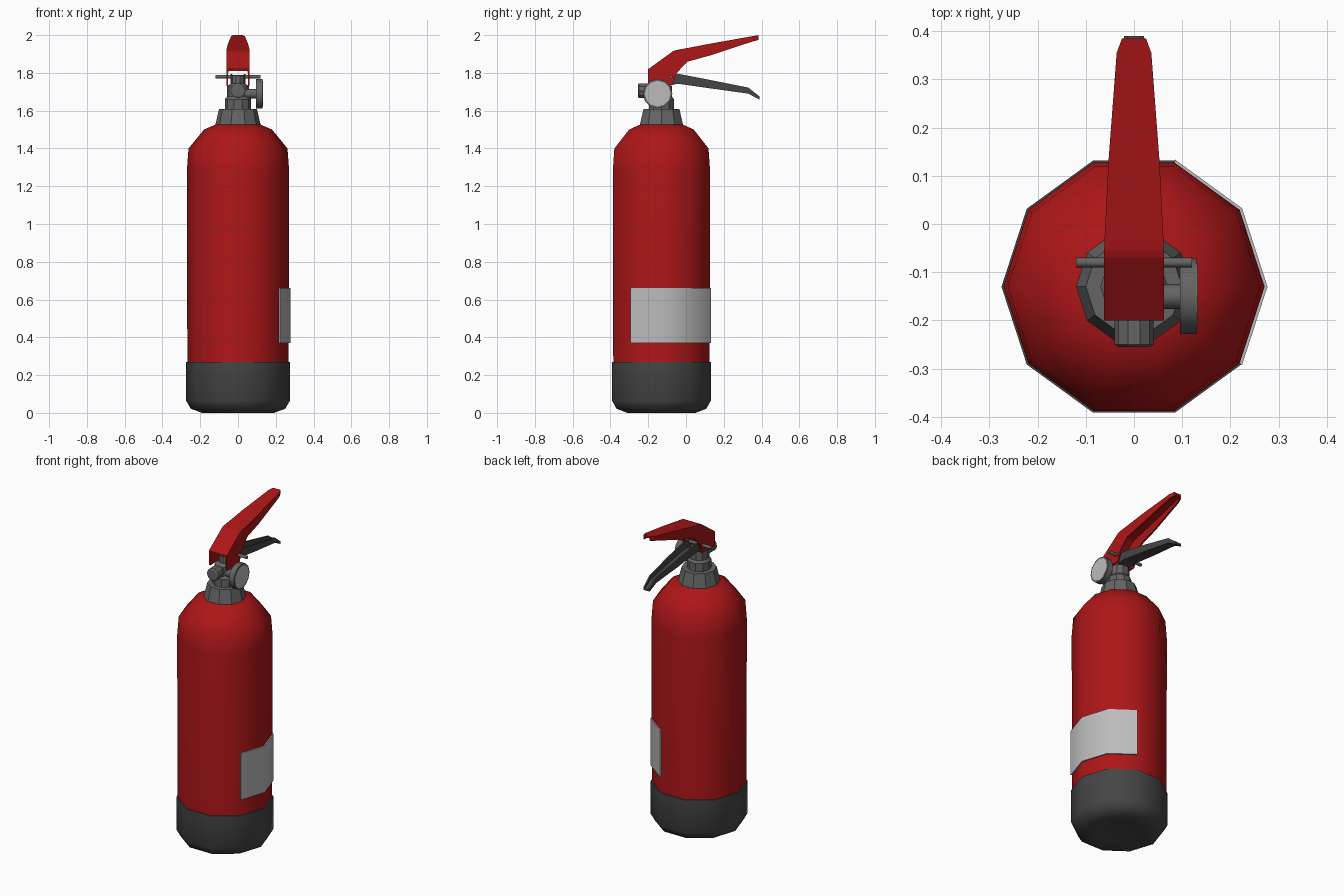
import bpy, bmesh, math
from mathutils import Matrix, Vector

if "Cube" in bpy.data.objects:
    bpy.data.objects.remove(bpy.data.objects["Cube"])

CY = -0.13  # cylinder axis position along y


def mat(name, r, g, b):
    m = bpy.data.materials.new(name)
    m.diffuse_color = (r, g, b, 1)
    m.use_nodes = True
    m.node_tree.nodes["Principled BSDF"].inputs["Base Color"].default_value = m.diffuse_color
    return m


RED = mat("red_paint", 0.42, 0.008, 0.009)
DARK = mat("dark_rubber", 0.06, 0.06, 0.06)
METAL = mat("grey_metal", 0.13, 0.13, 0.13)
LIGHT = mat("pale_label", 0.5, 0.5, 0.5)


def finish(name, bm, material, angle=None):
    bmesh.ops.recalc_face_normals(bm, faces=bm.faces)
    me = bpy.data.meshes.new(name)
    bm.to_mesh(me)
    bm.free()
    me.materials.append(material)
    ob = bpy.data.objects.new(name, me)
    bpy.context.collection.objects.link(ob)
    if angle:
        bpy.ops.object.select_all(action='DESELECT')
        ob.select_set(True)
        bpy.context.view_layer.objects.active = ob
        bpy.ops.object.shade_smooth_by_angle(angle=math.radians(angle))
    return ob


def bridge(bm, rings):
    """Skin closed rings of points and cap both ends."""
    loops = [[bm.verts.new(p) for p in ring] for ring in rings]
    for a, b in zip(loops, loops[1:]):
        n = len(a)
        for i in range(n):
            bm.faces.new((a[i], a[(i + 1) % n], b[(i + 1) % n], b[i]))
    bm.faces.new(loops[0])
    bm.faces.new(loops[-1])


def lathe(name, profile, material, sides=10, origin=(0, CY, 0), axis='Z', angle=None):
    """Revolve (radius, height) points round an axis through origin."""
    turn = {'Z': Matrix(), 'X': Matrix.Rotation(math.pi / 2, 4, 'Y'),
            'Y': Matrix.Rotation(-math.pi / 2, 4, 'X')}[axis]
    rings = []
    for r, h in profile:
        rings.append([turn @ Vector((r * math.cos(2 * math.pi * i / sides),
                                     r * math.sin(2 * math.pi * i / sides), h))
                      + Vector(origin) for i in range(sides)])
    bm = bmesh.new()
    bridge(bm, rings)
    return finish(name, bm, material, angle)


def channel(name, stations, t, material):
    """U-section bar; each station is (y, closed-side z, open-side z, half width)."""
    rings = []
    for y, zc, zo, w in stations:
        d = t if zo > zc else -t
        half = [(w, zc), (w, zo), (w - t, zo), (w - t, zc + d)]
        ring = half + [(-x, z) for x, z in reversed(half)]
        rings.append([(x, y, z) for x, z in ring])
    bm = bmesh.new()
    bridge(bm, rings)
    return finish(name, bm, material)


# Tank and rubber foot
lathe("tank", [(0.268, 0.2), (0.271, 1.28), (0.262, 1.40), (0.18, 1.50), (0.11, 1.53)],
      RED, angle=50)
lathe("foot", [(0.05, 0.02), (0.13, 0.012), (0.19, 0.0), (0.25, 0.022), (0.275, 0.065),
               (0.275, 0.27), (0.26, 0.27)], DARK, angle=50)

# Label wrapped round three facets of the right side
bm = bmesh.new()
R = 0.277
cols = []
for deg in (-36, 0, 36, 72):
    a = math.radians(deg)
    cols.append([bm.verts.new((r * math.cos(a), CY + r * math.sin(a), z))
                 for r, z in ((R, 0.37), (R, 0.66), (R - 0.008, 0.66), (R - 0.008, 0.37))])
for a, b in zip(cols, cols[1:]):
    for i in range(4):
        bm.faces.new((a[i], a[(i + 1) % 4], b[(i + 1) % 4], b[i]))
bm.faces.new(cols[0])
bm.faces.new(cols[-1])
finish("label", bm, LIGHT, 40)

# Neck collar and valve
lathe("collar", [(0.12, 1.525), (0.10, 1.61), (0.072, 1.61)], METAL, angle=30)
lathe("valve", [(0.07, 1.60), (0.07, 1.66), (0.058, 1.675), (0.058, 1.73),
                (0.035, 1.745), (0.035, 1.785)], METAL, angle=30)

# Discharge nozzle towards the front
lathe("nozzle", [(0.032, -0.255), (0.04, -0.25), (0.04, -0.20), (0.03, -0.195), (0.03, -0.13)],
      METAL, sides=10, origin=(0, 0, 1.705), axis='Y', angle=30)

# Pressure gauge on the right
G = (0, -0.15, 1.69)
lathe("gauge_stem", [(0.026, 0.0), (0.026, 0.10)], METAL, 8, G, 'X', 50)
lathe("gauge_case", [(0.078, 0.095), (0.078, 0.13), (0.069, 0.13)], METAL, 12, G, 'X', 40)
lathe("gauge_face", [(0.068, 0.125), (0.068, 0.1315)], LIGHT, 12, G, 'X')

# Safety pin
lathe("safety_pin", [(0.01, -0.12), (0.01, 0.12)], METAL, 8, (0, -0.08, 1.78), 'X', 50)

# Upper handle (open below) and lower lever (open above)
channel("upper_handle", [(-0.20, 1.82, 1.73, 0.062), (-0.07, 1.914, 1.735, 0.062),
                         (-0.055, 1.92, 1.79, 0.062), (-0.03, 1.925, 1.82, 0.061),
                         (0.01, 1.932, 1.86, 0.059), (0.13, 1.955, 1.893, 0.053),
                         (0.355, 1.995, 1.967, 0.036), (0.385, 2.0, 1.974, 0.025)],
        0.01, RED)
channel("lower_lever", [(-0.09, 1.735, 1.785, 0.04), (-0.04, 1.742, 1.795, 0.04),
                        (0.13, 1.718, 1.762, 0.036), (0.33, 1.69, 1.722, 0.025),
                        (0.39, 1.658, 1.675, 0.021)], 0.009, DARK)
